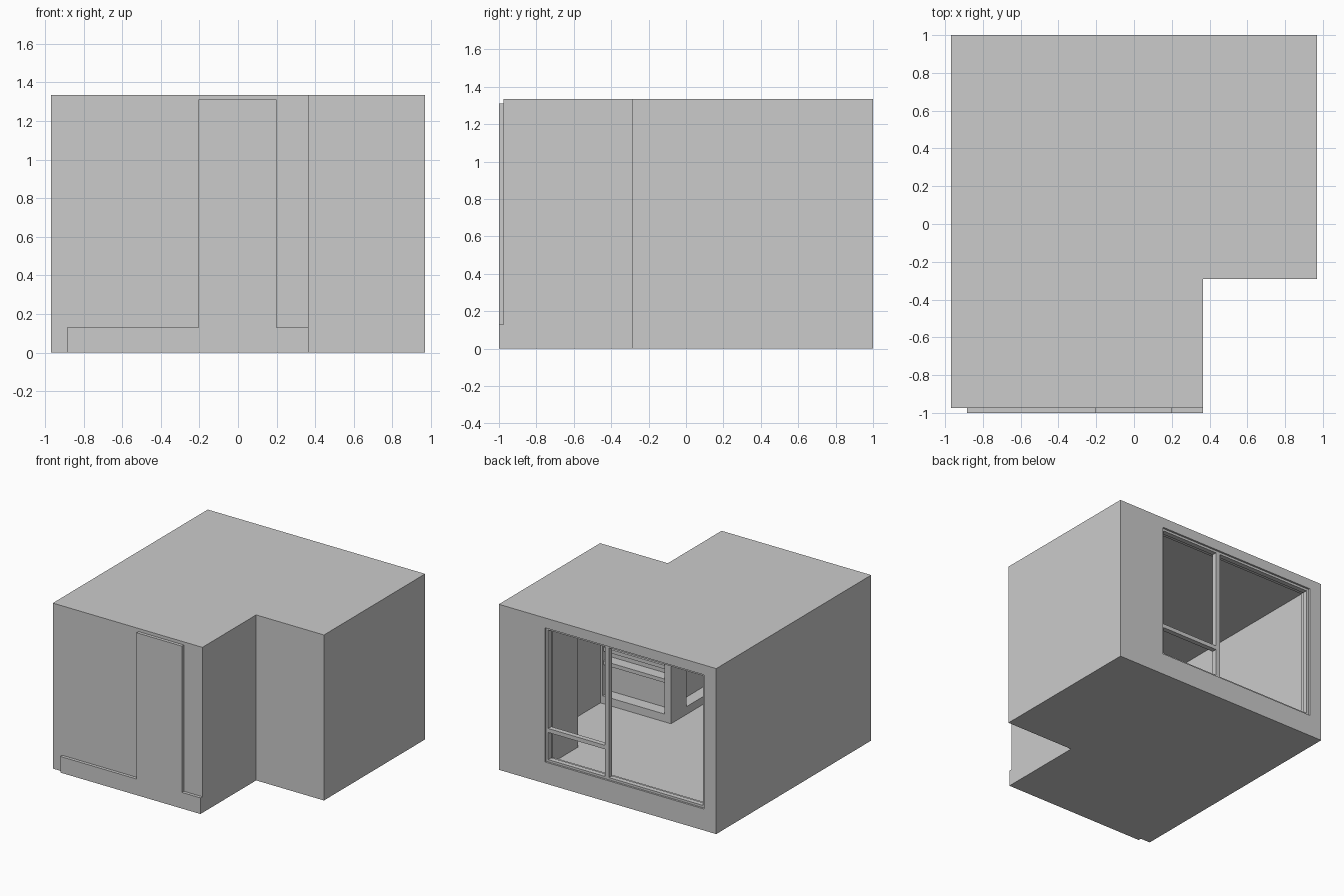
import bpy, bmesh

if "Cube" in bpy.data.objects:
    bpy.data.objects.remove(bpy.data.objects["Cube"])

def prism(name, pts, z0, z1):
    """Vertical prism from a plan outline."""
    bm = bmesh.new()
    f = bm.faces.new([bm.verts.new((x, y, z0)) for x, y in pts])
    ext = bmesh.ops.extrude_face_region(bm, geom=[f])
    bmesh.ops.translate(bm, vec=(0, 0, z1 - z0),
                        verts=[v for v in ext['geom'] if isinstance(v, bmesh.types.BMVert)])
    bmesh.ops.recalc_face_normals(bm, faces=bm.faces[:])
    me = bpy.data.meshes.new(name)
    bm.to_mesh(me)
    bm.free()
    ob = bpy.data.objects.new(name, me)
    bpy.context.collection.objects.link(ob)
    return ob

def box(name, x0, x1, y0, y1, z0, z1):
    return prism(name, [(x0, y0), (x1, y0), (x1, y1), (x0, y1)], z0, z1)

def cut(target, cutter):
    m = target.modifiers.new("cut", 'BOOLEAN')
    m.operation, m.solver, m.object = 'DIFFERENCE', 'EXACT', cutter
    bpy.context.view_layer.objects.active = target
    bpy.ops.object.modifier_apply(modifier=m.name)
    bpy.data.objects.remove(cutter)

SILL, HEAD = 0.173, 1.255

# L-shaped house shell, hollow inside
shell = prism("house_shell", [(-0.97, -0.975), (0.365, -0.975), (0.365, -0.29),
                              (0.97, -0.29), (0.97, 1), (-0.97, 1)], 0, 1.335)
cut(shell, prism("room_cutter", [(-0.88, -0.88), (0.26, -0.88), (0.26, -0.18),
                                 (0.89, -0.18), (0.89, 0.9), (-0.88, 0.9)], 0.11, 1.27))

# back window opening and blind window niches in the notch walls
cut(shell, box("back_window_cutter", -0.86, 0.558, 0.85, 1.1, SILL, HEAD))
cut(shell, box("niche_cutter_a", 0.32, 0.87, -0.28, -0.1, SILL, HEAD))
cut(shell, box("niche_cutter_b", 0.2, 0.355, -0.83, -0.38, SILL, HEAD))

# back window frame: border, mullion and low crossbar
t, y0, y1 = 0.018, 0.945, 0.985
for n, x in (("left", -0.86), ("right", 0.54)):
    box("window_frame_" + n, x, x + t, y0, y1, SILL, HEAD)
for n, z in (("bottom", SILL), ("top", HEAD - t)):
    box("window_frame_" + n, -0.842, 0.54, y0, y1, z, z + t)
box("window_mullion", -0.003, 0.033, y0, y1, SILL + t, HEAD - t)
box("window_crossbar", 0.033, 0.54, y0, y1, 0.41, 0.442)

# crossbars in the niches
for i, z in enumerate((0.42, 0.53)):
    box(f"niche_crossbar_{i}", 0.32, 0.87, -0.28, -0.19, z, z + 0.03)

# partition block in the back corner of the room
box("corner_partition", 0.585, 0.62, 0.54, 0.9, 0.11, 1.27)

# front door and plinth as one raised T-shaped panel
for n, a, b, h in (("plinth_left", -0.885, -0.205, 0.13),
                   ("front_door", -0.205, 0.2, 1.31),
                   ("plinth_right", 0.2, 0.365, 0.13)):
    box(n, a, b, -1, -0.975, 0, h)
